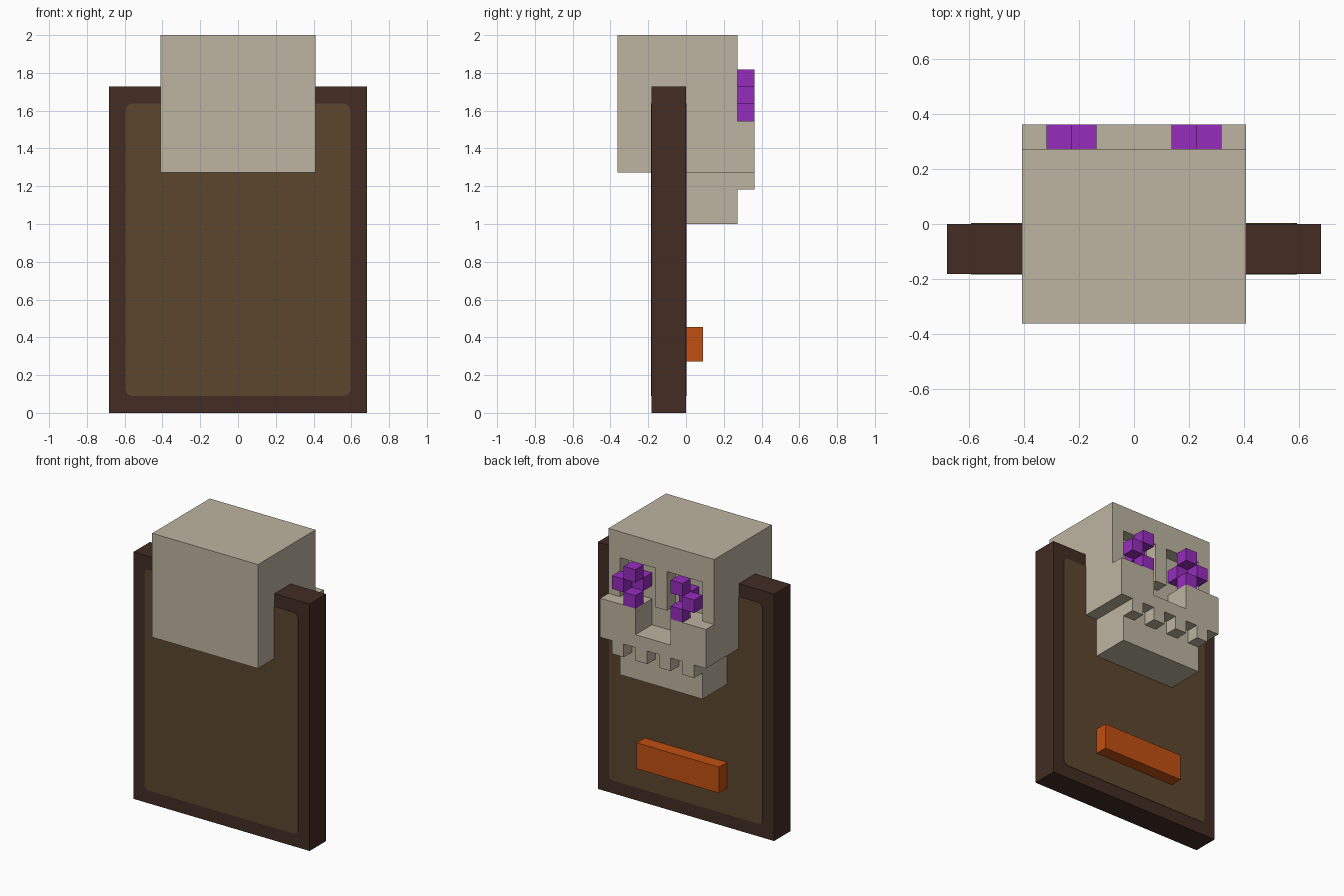
import bpy
import bmesh
from mathutils import Vector

if "Cube" in bpy.data.objects:
    bpy.data.objects.remove(bpy.data.objects["Cube"], do_unlink=True)

U = 1 / 11  # size of one block


def material(name, rgb):
    m = bpy.data.materials.new(name)
    m.use_nodes = True
    m.diffuse_color = (*rgb, 1)
    m.node_tree.nodes["Principled BSDF"].inputs["Base Color"].default_value = (*rgb, 1)
    return m


bone = material("bone", (0.515, 0.462, 0.356))
dark_wood = material("dark wood", (0.0545, 0.0252, 0.0168))
panel_wood = material("panel wood", (0.107, 0.0612, 0.0262))
purple = material("purple", (0.305, 0.0252, 0.515))
orange = material("orange", (0.527, 0.08, 0.005))


def finish(name, bm, mat):
    mesh = bpy.data.meshes.new(name)
    bm.to_mesh(mesh)
    bm.free()
    mesh.materials.append(mat)
    obj = bpy.data.objects.new(name, mesh)
    bpy.context.collection.objects.link(obj)
    return obj


def box(name, lo, hi, mat, bevel=0.0):
    """Box between two corners; bevel rounds only the edges along y."""
    lo, hi = Vector(lo), Vector(hi)
    bm = bmesh.new()
    bmesh.ops.create_cube(bm, size=1)
    for v in bm.verts:
        v.co = Vector(((lo[i] + hi[i]) / 2 + v.co[i] * (hi[i] - lo[i]) for i in range(3)))
    if bevel:
        edges = [e for e in bm.edges if abs(e.verts[0].co.y - e.verts[1].co.y) > 1e-4]
        bmesh.ops.bevel(bm, geom=edges, offset=bevel, segments=3, profile=0.5, affect='EDGES')
    return finish(name, bm, mat)


def cells(x0, x1, y0, y1, z0, z1):
    """Set of unit blocks, indexed by their x centre and lower y and z."""
    return {(x, y, z) for x in range(x0, x1 + 1)
            for y in range(y0, y1) for z in range(z0, z1)}


def blocks(name, filled, mat):
    """Outer skin of a set of unit blocks, with coplanar faces merged."""
    bm = bmesh.new()
    for c in sorted(filled):
        centre = Vector((c[0], c[1] + 0.5, c[2] + 0.5))
        for axis in range(3):
            for side in (-1, 1):
                n = [0, 0, 0]
                n[axis] = side
                if tuple(c[i] + n[i] for i in range(3)) in filled:
                    continue
                a, b = Vector((0, 0, 0)), Vector((0, 0, 0))
                a[(axis + 1) % 3] = 0.5
                b[(axis + 2) % 3] = 0.5 * side
                mid = centre + Vector(n) * 0.5
                bm.faces.new([bm.verts.new((mid + p) * U)
                              for p in (-a - b, a - b, a + b, -a + b)])
    bmesh.ops.remove_doubles(bm, verts=bm.verts[:], dist=1e-4)
    bmesh.ops.dissolve_limit(bm, angle_limit=0.01, verts=bm.verts[:], edges=bm.edges[:])
    return finish(name, bm, mat)


# Mounting board with a rounded inset panel on both faces
box("board", (-7.5 * U, -2 * U, 0), (7.5 * U, 0, 19 * U), dark_wood)
box("board_panel", (-0.595, -2 * U - 0.003, 0.09), (0.595, 0.003, 1.637), panel_wood, 0.035)

# Name plate, left blank
box("plate", (-3.5 * U, 0, 3 * U), (3.5 * U, U, 5 * U), orange)

# Skull: cranium, snout and upper teeth, with eye sockets and nose carved out
skull = cells(-4, 4, -4, 3, 14, 22) | cells(-4, 4, 3, 4, 14, 17)
for x in (-3, -1, 1, 3):
    skull |= cells(x, x, 3, 4, 13, 14)
skull -= cells(-1, 1, 2, 4, 15, 17)
skull -= cells(1, 3, 2, 3, 17, 20) | cells(-3, -1, 2, 3, 17, 20)
blocks("skull", skull, bone)

# Lower jaw
box("jaw", (-3.5 * U, 0, 11 * U), (3.5 * U, 3 * U, 14 * U), bone)

# Clustered blocks glowing in each eye socket
for name, s in (("left_eye", 1), ("right_eye", -1)):
    blocks(name, {(2 * s, 3, 19), (2 * s, 3, 17), (3 * s, 3, 18), (2 * s, 2, 18)}, purple)
